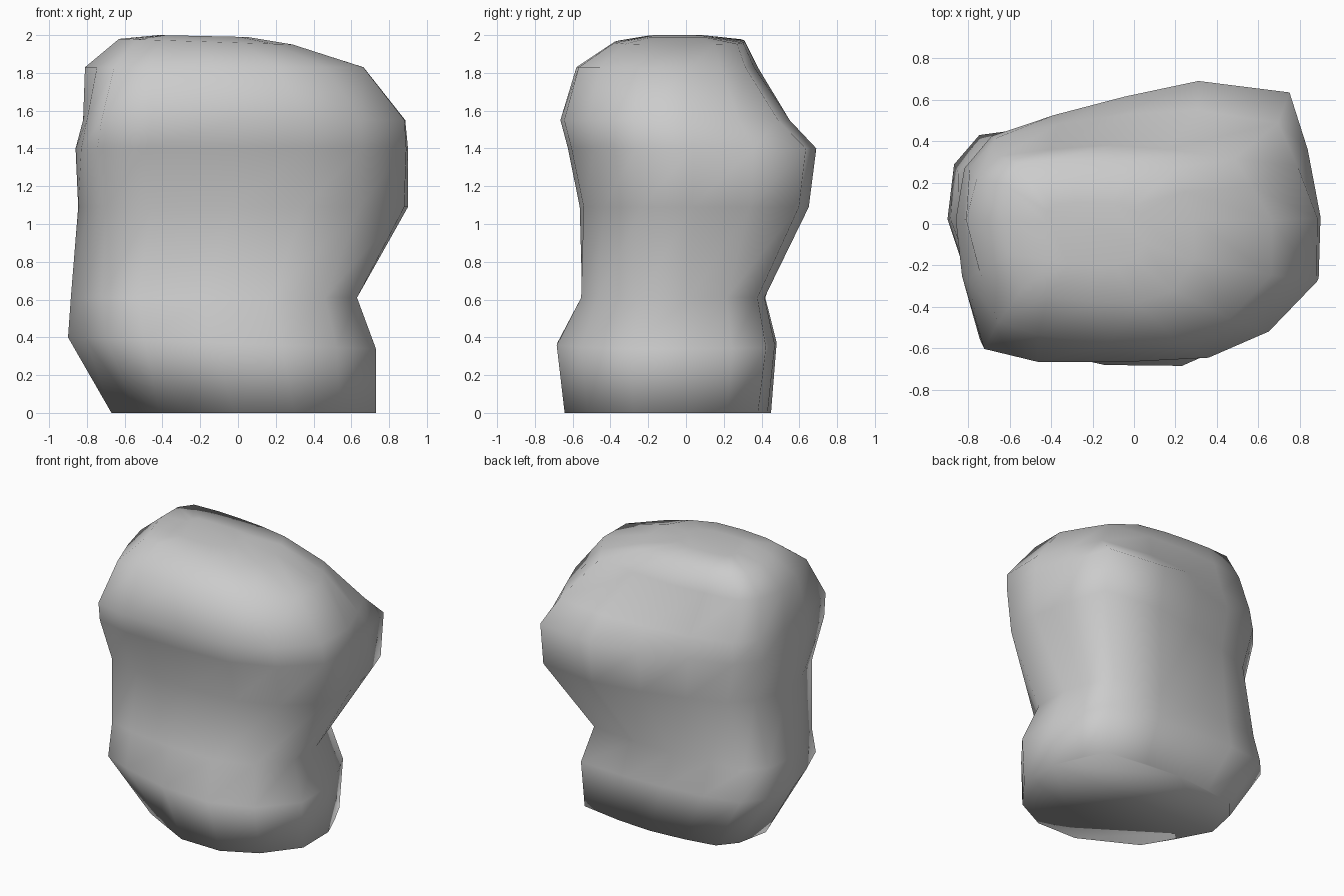
import bpy, bmesh

# Shared outline of a horizontal slice (unit square coordinates, counter-clockwise):
# chamfered front-right corner, squarer elsewhere
OUTLINE = [(1, .05), (.93, .52), (.83, .92), (.33, 1), (-.07, 1), (-.45, .95),
           (-.78, .86), (-.93, .58), (-1, .05), (-.96, -.4), (-.86, -.88),
           (-.57, -.98), (-.07, -1), (.38, -.97), (.72, -.78), (.99, -.42)]

# Slices: z, x min, x max, y min, y max, back-left taper, tilt down to the right,
# then corner cuts: front-left, front-right, back-right, back-left
SLICES = [
    (0.00, -.67, .73, -.655, .45, .00, .00, .26, -.02, .08, .00),
    (0.37, -.90, .73, -.69, .48, .00, .03, .13, -.04, .04, -.04),
    (0.61, -.885, .63, -.555, .42, .00, .00, .09, -.09, .02, -.03),
    (1.09, -.85, .90, -.565, .65, .22, .00, .04, .02, .00, .06),
    (1.40, -.86, .90, -.625, .69, .27, .00, -.01, .00, .00, -.03),
    (1.55, -.82, .89, -.665, .57, .17, .00, -.03, .00, .07, -.05),
    (1.83, -.81, .67, -.585, .38, .00, .00, .08, .00, .10, .00),
    (1.965, -.63, .29, -.38, .31, .00, .015, .08, -.10, .05, -.10),
    (1.995, -.42, .05, -.20, .10, .00, .005, .00, -.15, .00, -.10),
]


def slice_verts(bm, z, x0, x1, y0, y1, taper, tilt, fl, fr, br, bl):
    verts = []
    for u, v in OUTLINE:
        cut = (br if u > 0 else bl) if v > 0 else (fr if u > 0 else fl)
        s = 1 - cut * min(1, abs(u * v) / .65)
        u, v = (max(-1, min(1, c * s)) for c in (u, v))
        x = (x0 + x1) / 2 + u * (x1 - x0) / 2
        if v > 0:
            y = y1 * v * (1 - taper * max(0, .33 - u))
        else:
            y = -y0 * v
        verts.append(bm.verts.new((x, y, z - tilt * u)))
    return verts


# Boulder body: slices joined into a closed skin
bm = bmesh.new()
rings = [slice_verts(bm, *s) for s in SLICES]
n = len(OUTLINE)
for low, high in zip(rings, rings[1:]):
    for i in range(n):
        j = (i + 1) % n
        bm.faces.new((low[i], low[j], high[j], high[i]))
bm.faces.new(rings[-1])
bm.faces.new(rings[0][::-1])
bmesh.ops.recalc_face_normals(bm, faces=bm.faces)
for f in bm.faces:
    f.smooth = True

mesh = bpy.data.meshes.new("boulder")
bm.to_mesh(mesh)
bm.free()
boulder = bpy.data.objects.new("boulder", mesh)
bpy.context.collection.objects.link(boulder)
